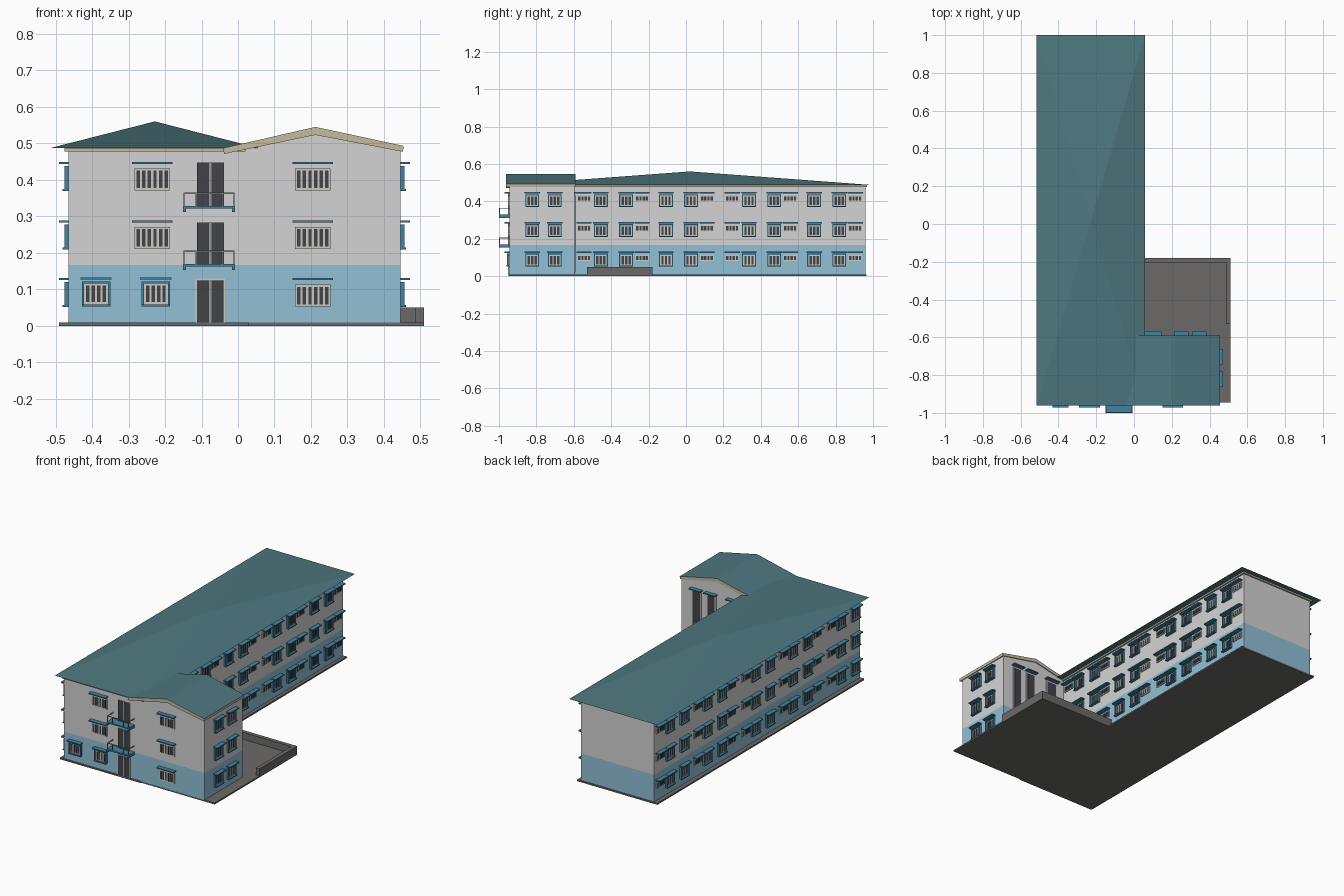
import bpy, bmesh
from mathutils import Vector

if "Cube" in bpy.data.objects:
    bpy.data.objects.remove(bpy.data.objects["Cube"])

# Flat colours, given as sRGB and stored as linear
def lin(c):
    c /= 255
    return c / 12.92 if c <= 0.04045 else ((c + 0.055) / 1.055) ** 2.4

COLOURS = {
    "wall_grey": (212, 212, 212), "wall_blue": (146, 192, 214), "beige_trim": (196, 188, 160),
    "roof_teal": (78, 120, 127), "trim_blue": (62, 132, 165), "frame_light": (205, 202, 195),
    "glass_dark": (66, 68, 73), "base_grey": (108, 106, 105), "rail_grey": (150, 152, 154)}
MATS = {}
for n, c in COLOURS.items():
    m = bpy.data.materials.new(n)
    m.diffuse_color = (*[lin(v) for v in c], 1)
    m.use_nodes = True
    m.node_tree.nodes["Principled BSDF"].inputs["Base Color"].default_value = m.diffuse_color
    MATS[n] = m
IDX = {n: i for i, n in enumerate(COLOURS)}

# Wall frames: (u along wall, n outward, z) -> world
FRONT = lambda u, n, z: (u, -0.945 - n, z)
RIGHT = lambda u, n, z: (0.01 + n, u, z)
LEFT = lambda u, n, z: (-0.465 - n, u, z)
WING_SIDE = lambda u, n, z: (0.445 + n, u, z)
WING_BACK = lambda u, n, z: (u, -0.595 + n, z)
WORLD = lambda x, y, z: (x, y, z)


class Part:
    """A mesh collected from boxes and prisms, then written as one object."""
    def __init__(self, name):
        self.name, self.bm = name, bmesh.new()

    def box(self, x0, x1, y0, y1, z0, z1, mat, T=WORLD):
        prof = [(x0, z0), (x1, z0), (x1, z1), (x0, z1)]
        return self.prism(prof, y0, y1, mat, T)

    def prism(self, prof, y0, y1, mat, T=WORLD):
        a = [self.bm.verts.new(T(x, y0, z)) for x, z in prof]
        b = [self.bm.verts.new(T(x, y1, z)) for x, z in prof]
        k = len(prof)
        faces = [self.bm.faces.new(a), self.bm.faces.new(b[::-1])]
        for i in range(k):
            j = (i + 1) % k
            faces.append(self.bm.faces.new((a[i], b[i], b[j], a[j])))
        for f in faces:
            f.material_index = IDX[mat]
        return faces

    def finish(self, rule=None):
        bmesh.ops.recalc_face_normals(self.bm, faces=self.bm.faces[:])
        if rule:
            for f in self.bm.faces:
                f.normal_update()
                f.material_index = IDX[rule(f)]
        me = bpy.data.meshes.new(self.name)
        for m in MATS.values():
            me.materials.append(m)
        self.bm.to_mesh(me)
        self.bm.free()
        ob = bpy.data.objects.new(self.name, me)
        bpy.context.collection.objects.link(ob)


# Ground slab and low terrace wall
p = Part("base_slab")
p.box(-0.49, 0.03, -0.95, 0.965, 0, 0.009, "base_grey")
p.box(0.03, 0.51, -0.945, -0.18, 0, 0.009, "base_grey")
p.finish()
p = Part("terrace_wall")
p.box(0.487, 0.51, -0.53, -0.18, 0.009, 0.05, "base_grey")
p.box(0.012, 0.487, -0.203, -0.18, 0.009, 0.05, "base_grey")
p.finish()

# Walls: blue below the first floor line, grey above
p = Part("walls")
p.box(-0.465, 0.01, -0.945, 0.96, 0.009, 0.483, "wall_grey")
p.prism([(0.01, 0.009), (0.445, 0.009), (0.445, 0.482), (0.21, 0.53), (0.01, 0.485)],
        -0.945, -0.595, "wall_grey")
bmesh.ops.bisect_plane(p.bm, geom=p.bm.verts[:] + p.bm.edges[:] + p.bm.faces[:],
                       plane_co=(0, 0, 0.167), plane_no=(0, 0, 1))
p.finish(lambda f: "wall_blue" if f.calc_center_median().z < 0.167 else "wall_grey")

# Cornice under the main roof
p = Part("cornice")
p.box(-0.475, 0.02, -0.952, 0.968, 0.478, 0.487, "beige_trim")
p.finish()

# Main roof: a low pyramid
p = Part("main_roof")
ring = [p.bm.verts.new(v) for v in ((-0.515, -0.96, 0.487), (0.058, -0.96, 0.487),
                                    (0.058, 1, 0.487), (-0.515, 1, 0.487))]
apex = p.bm.verts.new((-0.228, 0.02, 0.56))
p.bm.faces.new(ring[::-1])
for i in range(4):
    p.bm.faces.new((ring[i], ring[(i + 1) % 4], apex))
p.finish(lambda f: "roof_teal")

# Wing roof: a thick gable with a beige edge
p = Part("wing_roof")
p.prism([(-0.038, 0.471), (0.212, 0.523), (0.452, 0.477),
         (0.454, 0.493), (0.212, 0.545), (-0.041, 0.487)], -0.962, -0.59, "beige_trim")
p.finish(lambda f: "roof_teal" if f.normal.z > 0.5 else "beige_trim")


def panes(p, T, u, w, z0, z1, count, bar=0.006):
    """Light plate with a row of dark panes."""
    p.box(u - w / 2, u + w / 2, 0, 0.005, z0, z1, "frame_light", T)
    step = (w - bar) / count
    for i in range(count):
        a = u - w / 2 + bar + i * step
        p.box(a, a + step - bar, 0, 0.007, z0 + 0.006, z1 - 0.006, "glass_dark", T)


def canopy(p, T, u, w, z):
    p.box(u - w / 2, u + w / 2, 0, 0.026, z - 0.006, z, "trim_blue", T)


def surround(p, T, u, w, z0, z1, t=0.006, d=0.011):
    """Blue frame around a window, with a wider sill."""
    for s in (-1, 1):
        c = u + s * (w / 2 + t / 2)
        p.box(c - t / 2, c + t / 2, 0, d, z0, z1, "trim_blue", T)
    p.box(u - w / 2 - t, u + w / 2 + t, 0, d, z1, z1 + t, "trim_blue", T)
    p.box(u - w / 2 - t, u + w / 2 + t, 0, d + 0.005, z0 - t, z0, "trim_blue", T)


def tall_window(p, T, u, z, w=0.062, count=3):
    panes(p, T, u, w, z - 0.074, z - 0.017, count)
    surround(p, T, u, w, z - 0.074, z - 0.017)
    canopy(p, T, u, w + 0.02, z)


def small_window(p, T, u, z):
    panes(p, T, u, 0.074, z - 0.05, z - 0.016, 4, 0.005)
    canopy(p, T, u, 0.082, z)


FLOORS = (0.131, 0.289, 0.449)

# Long side windows: repeating unit of tall and small windows
UNIT = [(-0.545, 0), (-0.455, 1), (-0.32, 1), (-0.235, 0), (-0.107, 1), (0.027, 1), (0.112, 0)]
ROW = UNIT + [(y + 0.792, k) for y, k in UNIT]
for name, T, row in (("right_windows", RIGHT, ROW),
                     ("left_windows", LEFT, [(y - 0.792, k) for y, k in UNIT[4:]] + ROW)):
    p = Part(name)
    for z in FLOORS:
        for y, tall in row:
            (tall_window if tall else small_window)(p, T, y, z)
    p.finish()

p = Part("wing_side_windows")
for z in FLOORS:
    for y in (-0.822, -0.702):
        tall_window(p, WING_SIDE, y, z)
p.finish()

# Full-height stair windows at the back of the wing
p = Part("wing_back_windows")
for x, w in ((0.10, 0.075), (0.25, 0.06), (0.345, 0.06)):
    panes(p, WING_BACK, x, w, 0.02, 0.436, 1, 0.007)
    canopy(p, WING_BACK, x, w + 0.015, 0.449)
p.finish()

# Front windows
p = Part("front_windows")
for i, z in enumerate(FLOORS):
    wide = (0.205,) if i == 0 else (-0.235, 0.205)
    for x in wide:
        panes(p, FRONT, x, 0.098, z - 0.078, z - 0.018, 6)
        canopy(p, FRONT, x, 0.11, z)
for x in (-0.389, -0.225):
    tall_window(p, FRONT, x, FLOORS[0] + 0.002, 0.066, 4)
p.finish()

# Front doors, one on each floor
p = Part("front_doors")
for z0, z1, edge in ((0.009, 0.129, 0.004), (0.17, 0.283, 0), (0.329, 0.447, 0)):
    if edge:
        p.box(-0.117, -0.035, 0, 0.004, z0, z1, "frame_light", FRONT)
    p.box(-0.113, -0.039, 0, 0.006, z0, z1 - edge, "rail_grey", FRONT)
    for a in (-0.112, -0.073):
        p.box(a, a + 0.033, 0, 0.008, z0, z1 - edge - 0.001, "glass_dark", FRONT)
p.finish()

# Balconies with rails
for name, z in (("lower_balcony", 0.162), ("upper_balcony", 0.321)):
    p = Part(name)
    p.box(-0.151, -0.008, 0, 0.055, z, z + 0.008, "trim_blue", FRONT)
    for x in (-0.151, -0.017):
        p.box(x, x + 0.009, 0, 0.055, z - 0.009, z, "trim_blue", FRONT)
    top = z + 0.044
    for x in (-0.150, -0.117, -0.045, -0.013):
        p.box(x, x + 0.004, 0.05, 0.054, z + 0.008, top, "rail_grey", FRONT)
    p.box(-0.150, -0.009, 0.05, 0.054, top - 0.004, top, "rail_grey", FRONT)
    for x in (-0.150, -0.013):
        p.box(x, x + 0.004, 0, 0.05, top - 0.004, top, "rail_grey", FRONT)
    p.finish()
